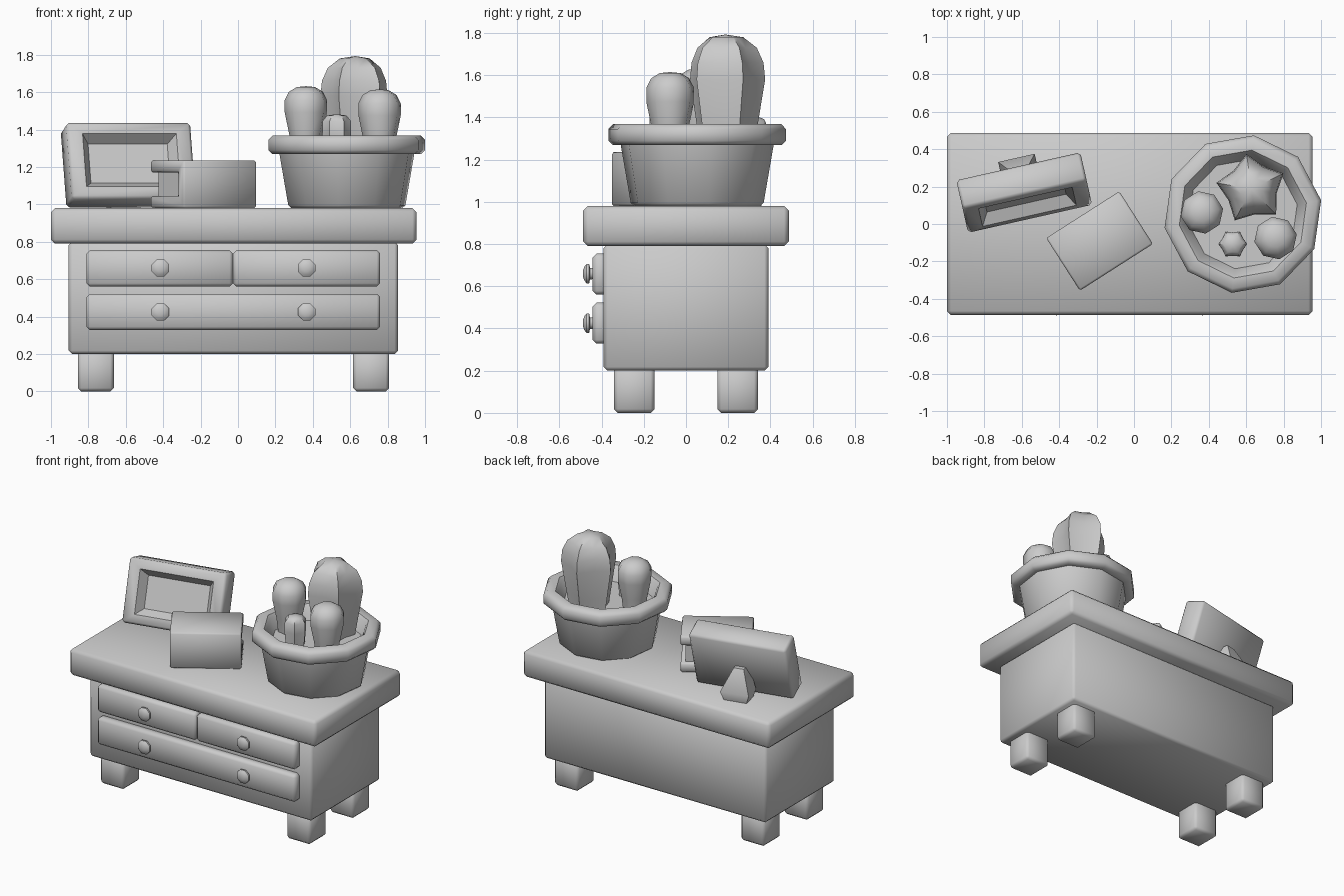
import bpy, bmesh, math
from mathutils import Matrix, Vector

if "Cube" in bpy.data.objects:
    bpy.data.objects.remove(bpy.data.objects["Cube"])


def finish(bm, name, mat=None):
    bmesh.ops.recalc_face_normals(bm, faces=bm.faces[:])
    if mat is not None:
        bm.transform(mat)
    me = bpy.data.meshes.new(name)
    bm.to_mesh(me)
    bm.free()
    ob = bpy.data.objects.new(name, me)
    bpy.context.collection.objects.link(ob)
    return ob


def add_box(bm, lo, hi):
    c = [(a + b) / 2 for a, b in zip(lo, hi)]
    s = [b - a for a, b in zip(lo, hi)]
    m = Matrix.Translation(c) @ Matrix.Diagonal((*s, 1))
    return bmesh.ops.create_cube(bm, size=1, matrix=m)["verts"]


def box(name, lo, hi, bevel=0.02, mat=None):
    bm = bmesh.new()
    add_box(bm, lo, hi)
    if bevel:
        bmesh.ops.bevel(bm, geom=bm.edges[:], offset=bevel, segments=1,
                        affect='EDGES', profile=0.5)
    return finish(bm, name, mat)


def lathe(name, profile, sides, mat, phase=0, rib=None):
    """Revolve (radius, z) points; rib scales every second column inward."""
    bm = bmesh.new()
    rings = []
    for r, z in profile:
        ring = []
        for i in range(sides):
            a = math.radians(phase) + math.tau * i / sides
            q = r * (rib if rib and i % 2 else 1)
            ring.append(bm.verts.new((q * math.cos(a), q * math.sin(a), z)))
        rings.append(ring)
    for a, b in zip(rings, rings[1:]):
        for i in range(sides):
            j = (i + 1) % sides
            bm.faces.new((a[i], a[j], b[j], b[i]))
    bmesh.ops.remove_doubles(bm, verts=bm.verts[:], dist=1e-4)
    return finish(bm, name, mat)


T = Matrix.Translation

# Cabinet
box("tabletop", (-1, -0.487, 0.79), (0.955, 0.487, 0.98), 0.022)
box("cabinet_body", (-0.905, -0.39, 0.2), (0.855, 0.39, 0.8), 0.018)
for x in (-0.76, 0.712):
    for y in (-0.245, 0.245):
        box("leg", (x - 0.096, y - 0.096, 0), (x + 0.096, y + 0.096, 0.22), 0.018)

# Drawers and knobs
for x0, x1, z0, z1 in ((-0.81, -0.027, 0.56, 0.755), (-0.027, 0.76, 0.56, 0.755),
                       (-0.81, 0.76, 0.328, 0.522)):
    box("drawer_front", (x0, -0.442, z0), (x1, -0.37, z1), 0.018)
knob = [(0, 0), (0.028, 0), (0.03, 0.018), (0.05, 0.022), (0.05, 0.034),
        (0.037, 0.044), (0.02, 0.05), (0, 0.051)]
for x in (-0.415, 0.367):
    for z in (0.66, 0.425):
        lathe("drawer_knob", knob, 8,
              T((x, -0.437, z)) @ Matrix.Rotation(math.pi / 2, 4, 'X'), 22.5)

# Planter pot with rim, and soil
pot_at = T((0.582, 0.053, 0))
lathe("pot", [(0, 0.98), (0.3, 0.98), (0.318, 0.995), (0.366, 1.27), (0.405, 1.27),
              (0.425, 1.29), (0.425, 1.345), (0.402, 1.368), (0.345, 1.368),
              (0.33, 1.35), (0.295, 1.27), (0, 1.27)], 10, pot_at, 10)

# Cacti
lathe("tall_cactus", [(0, 1.25), (0.135, 1.25), (0.155, 1.37), (0.19, 1.58),
                      (0.182, 1.66), (0.15, 1.73), (0.085, 1.78), (0, 1.793)],
      10, T((0.628, 0.187, 0)), 26, 0.72)
for x, y, top in ((0.363, 0.062, 1.632), (0.757, -0.075, 1.615)):
    lathe("round_cactus", [(0, 1.25), (0.075, 1.25), (0.09, top - 0.26),
                           (0.115, top - 0.14), (0.115, top - 0.075),
                           (0.092, top - 0.03), (0.05, top - 0.005), (0, top)],
          8, T((x, y, 0)), 10)
lathe("small_cactus", [(0, 1.25), (0.065, 1.25), (0.077, 1.38), (0.076, 1.445),
                       (0.052, 1.475), (0, 1.482)],
      12, T((0.528, -0.107, 0)), 0, 0.82)

# Book: two covers and spine as one C-shaped shell, with a page block
book_at = T((-0.184, -0.091, 0.98)) @ Matrix.Rotation(math.radians(32.6), 4, 'Z')
bm = bmesh.new()
outline = [(-0.167, 0), (0.167, 0), (0.167, 0.065), (-0.102, 0.065),
           (-0.102, 0.19), (0.167, 0.19), (0.167, 0.255), (-0.167, 0.255)]
f = bm.faces.new([bm.verts.new((-0.232, y, z)) for y, z in outline])
ext = bmesh.ops.extrude_face_region(bm, geom=[f])["geom"]
bmesh.ops.translate(bm, vec=(0.464, 0, 0),
                    verts=[v for v in ext if isinstance(v, bmesh.types.BMVert)])
bmesh.ops.recalc_face_normals(bm, faces=bm.faces[:])
bmesh.ops.bevel(bm, geom=bm.edges[:], offset=0.01, segments=1, affect='EDGES', profile=0.5)
finish(bm, "book_cover", book_at)
box("book_pages", (-0.2, -0.12, 0.05), (0.2, 0.135, 0.205), 0, book_at)

# Picture frame: leaning slab with a recessed picture
turn = T((-0.587, 0.168, 0)) @ Matrix.Rotation(math.radians(12.7), 4, 'Z')
frame_at = turn @ T((0, 0, 1.21)) @ Matrix.Rotation(math.radians(-19), 4, 'X')
bm = bmesh.new()
add_box(bm, (-0.34, -0.083, -0.216), (0.34, 0.083, 0.216))
bmesh.ops.bevel(bm, geom=bm.edges[:], offset=0.016, segments=1, affect='EDGES', profile=0.5)
bm.normal_update()
front = min(bm.faces, key=lambda q: q.calc_center_median().y)
bmesh.ops.inset_region(bm, faces=[front], thickness=0.055)
for v in front.verts:
    v.co.x = math.copysign(0.257, v.co.x)
    v.co.z = math.copysign(0.15, v.co.z)
pic = bmesh.ops.extrude_face_region(bm, geom=[front])["geom"]
bmesh.ops.delete(bm, geom=[front], context='FACES_ONLY')
for v in pic:
    if isinstance(v, bmesh.types.BMVert):
        v.co += Vector((-math.copysign(0.04, v.co.x), 0.06, -math.copysign(0.04, v.co.z)))
finish(bm, "picture_frame", frame_at)

# Frame stand: tapered strut behind the frame
bm = bmesh.new()
levels = []
for half, y0, y1, z in ((0.08, 0.06, 0.175, 0.98), (0.1, 0.06, 0.19, 1.04),
                        (0.035, 0.03, 0.115, 1.19)):
    levels.append([bm.verts.new(p) for p in ((-half, y0, z), (half, y0, z),
                                             (half, y1, z), (-half, y1, z))])
for a, b in zip(levels, levels[1:]):
    for i in range(4):
        j = (i + 1) % 4
        bm.faces.new((a[i], a[j], b[j], b[i]))
bm.faces.new(levels[0])
bm.faces.new(levels[-1])
finish(bm, "frame_stand", turn)

# Smooth shading over the bevels
bpy.ops.object.select_all(action='SELECT')
bpy.context.view_layer.objects.active = bpy.context.selected_objects[0]
bpy.ops.object.shade_smooth_by_angle(angle=math.radians(48))
